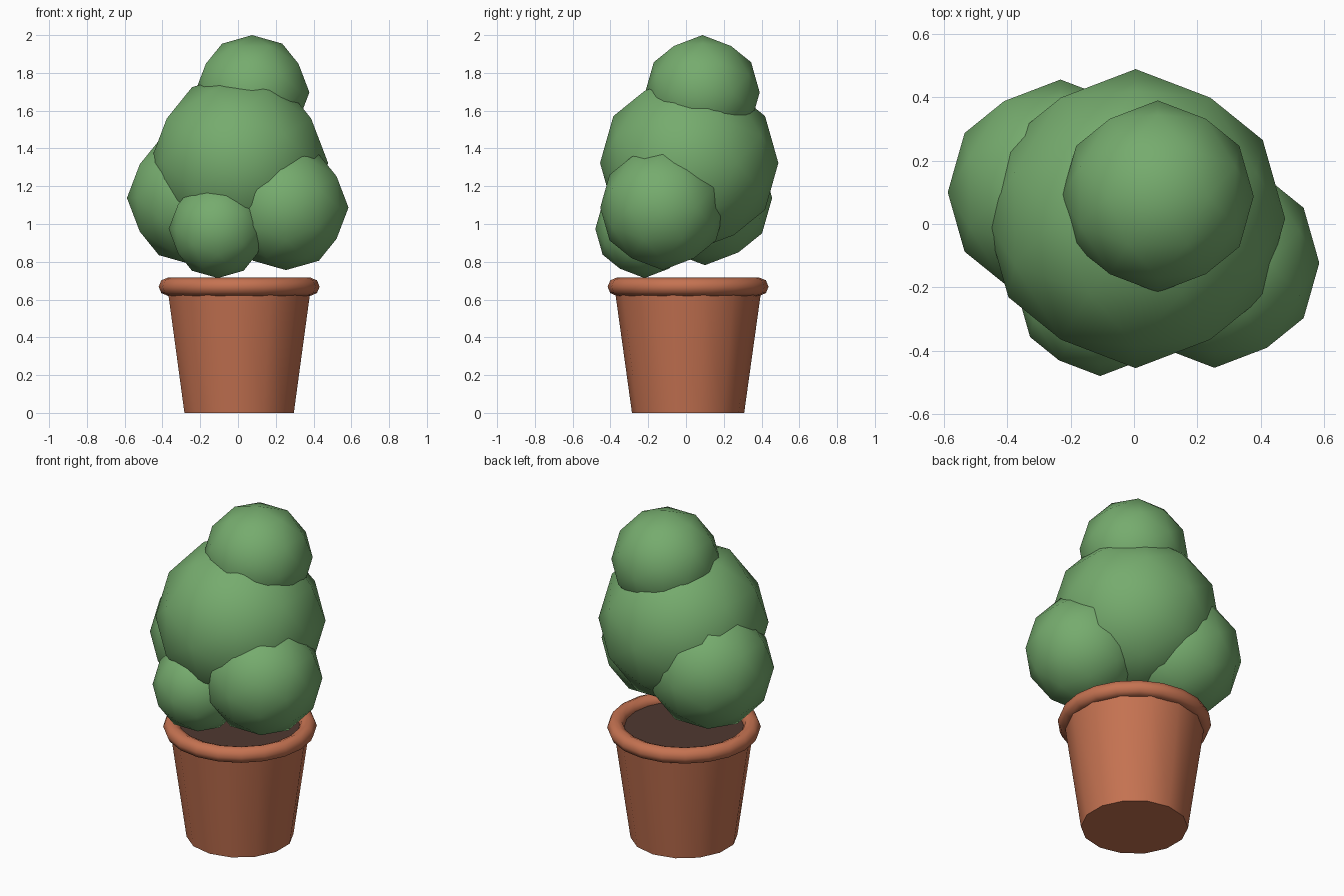
import bpy, bmesh, math

if "Cube" in bpy.data.objects:
    bpy.data.objects.remove(bpy.data.objects["Cube"])

PX, PY = 0.006, 0.011      # pot axis
RIM_Z = 0.668


def material(name, rgb):
    m = bpy.data.materials.new(name)
    m.diffuse_color = (*rgb, 1)
    m.use_nodes = True
    m.node_tree.nodes["Principled BSDF"].inputs["Base Color"].default_value = m.diffuse_color
    return m


terracotta = material("terracotta", (0.56, 0.17, 0.083))
soil_brown = material("soil brown", (0.08, 0.04, 0.03))
leaf_green = material("leaf green", (0.18, 0.41, 0.155))


def finish(obj, name, mat, angle=None):
    obj.name = name
    obj.data.materials.clear()
    obj.data.materials.append(mat)
    bpy.ops.object.select_all(action='DESELECT')
    obj.select_set(True)
    bpy.context.view_layer.objects.active = obj
    if angle:
        bpy.ops.object.shade_smooth_by_angle(angle=math.radians(angle))
    else:
        bpy.ops.object.shade_smooth()


def leaf_ball(name, centre, radius):
    """Once-subdivided icosahedron with its two-fold axes along x, y and z."""
    phi = (1 + 5 ** 0.5) / 2
    bm = bmesh.new()
    for a in (-1, 1):
        for b in (-phi, phi):
            for co in ((b, a, 0), (0, b, a), (a, 0, b)):
                bm.verts.new(co)
    bmesh.ops.convex_hull(bm, input=bm.verts[:])
    bmesh.ops.subdivide_edges(bm, edges=bm.edges[:], cuts=1, use_grid_fill=True)
    for v in bm.verts:
        v.co = v.co.normalized() * radius
    bmesh.ops.recalc_face_normals(bm, faces=bm.faces[:])
    mesh = bpy.data.meshes.new(name)
    bm.to_mesh(mesh)
    bm.free()
    obj = bpy.data.objects.new(name, mesh)
    obj.location = centre
    bpy.context.collection.objects.link(obj)
    finish(obj, name, leaf_green)


# Tapered pot
bpy.ops.mesh.primitive_cone_add(vertices=14, radius1=0.297, radius2=0.39, depth=RIM_Z,
                                location=(PX, PY, RIM_Z / 2))
finish(bpy.context.object, "pot", terracotta, 35)

# Rounded rim
bpy.ops.mesh.primitive_torus_add(major_segments=20, minor_segments=8, major_radius=0.378,
                                 minor_radius=0.048, location=(PX, PY, RIM_Z))
finish(bpy.context.object, "pot_rim", terracotta)

# Soil disc just above the top of the pot
bpy.ops.mesh.primitive_circle_add(vertices=20, radius=0.37, fill_type='NGON',
                                  location=(PX, PY, RIM_Z + 0.003))
finish(bpy.context.object, "soil", soil_brown, 30)

# Foliage clumps
leaf_ball("foliage_main", (0.005, 0.017, 1.323), 0.472)
leaf_ball("foliage_top", (0.075, 0.087, 1.697), 0.303)
leaf_ball("foliage_left", (-0.232, 0.10, 1.138), 0.356)
leaf_ball("foliage_right", (0.254, -0.123, 1.087), 0.331)
leaf_ball("foliage_front", (-0.107, -0.22, 0.974), 0.26)
